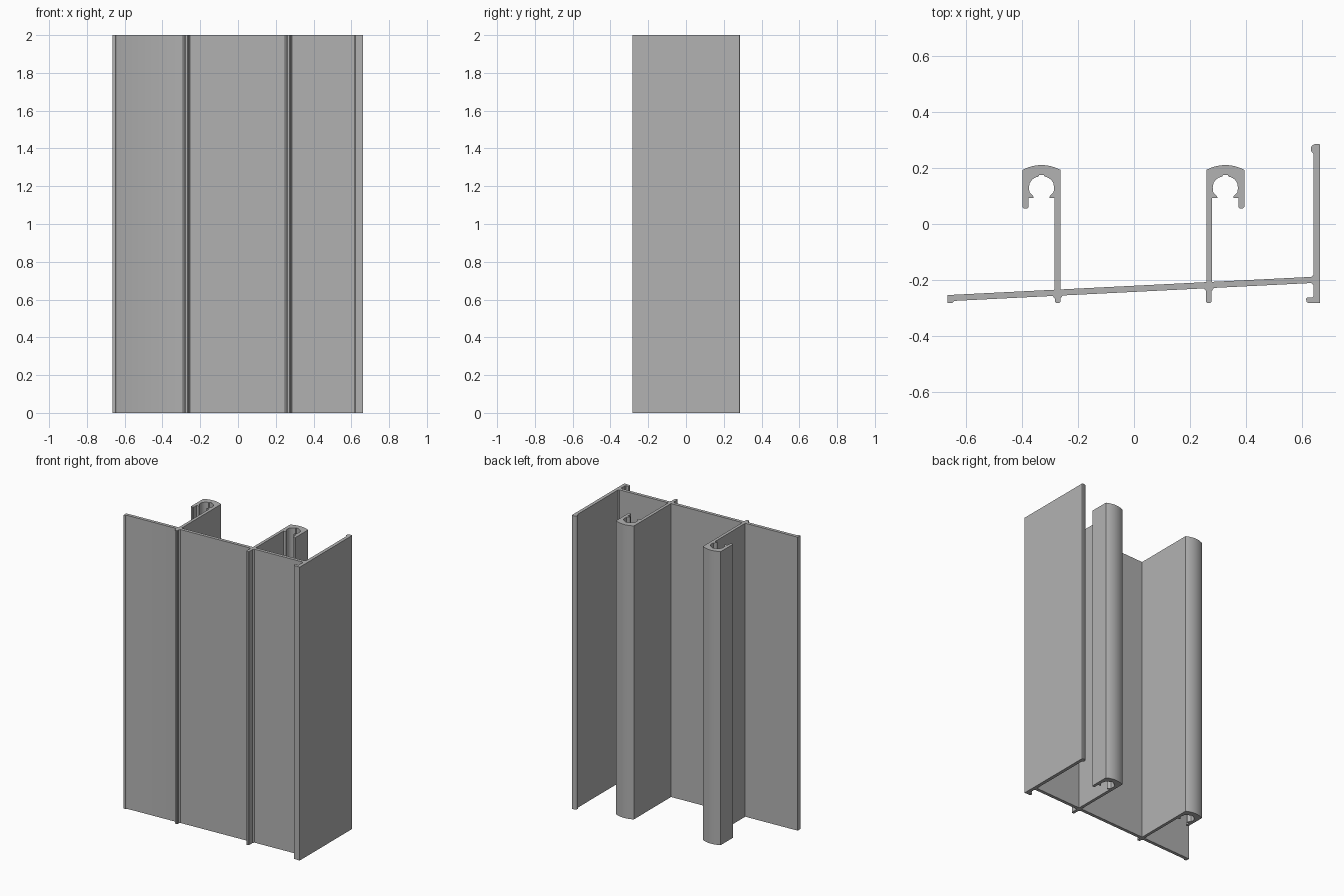
import bpy
import bmesh
import math

HEIGHT = 2.0
SLOPE = 0.05        # lean of the main web
WEB = 0.022         # web thickness
FOOT = -0.282       # lowest edge of every leg
HALF = 0.0675       # half width of a screw channel

if "Cube" in bpy.data.objects:
    bpy.data.objects.remove(bpy.data.objects["Cube"], do_unlink=True)


def web_back(x):
    return -0.22 + SLOPE * x


def web_front(x):
    return web_back(x) - WEB


def arc(cx, cy, r, start, end, steps=8):
    angles = [math.radians(start + (end - start) * i / steps) for i in range(steps + 1)]
    return [(cx + r * math.cos(a), cy + r * math.sin(a)) for a in angles]


def leg(cx):
    """Short rounded leg under the web, with flared root."""
    w, root = 0.01, 0.018
    return [(cx - root, web_front(cx - root)), (cx - w, web_front(cx) - 0.01),
            (cx - w, FOOT + 0.005), (cx - w + 0.005, FOOT),
            (cx + w - 0.005, FOOT), (cx + w, FOOT + 0.005),
            (cx + w, web_front(cx) - 0.01), (cx + root, web_front(cx + root))]


def channel(cx, side):
    """Column and hooked screw channel, from inner root to outer root."""
    # half of the screw cavity, lip to crown
    cavity = [(0.047, 0.092), (0.028, 0.092), (0.03, 0.1), (0.043, 0.113),
              (0.045, 0.13), (0.042, 0.146), (0.034, 0.158), (0.022, 0.166),
              (0.011, 0.169), (0.008, 0.175)]
    pts = cavity + [(-u, y) for u, y in reversed(cavity)]
    # free hook tip
    pts += [(-0.047, 0.06), (-0.051, 0.056), (-HALF + 0.004, 0.056), (-HALF, 0.06)]
    # domed crown
    steps = 12
    for i in range(steps + 1):
        t = 2 * i / steps - 1
        pts.append((HALF * t, 0.21 - 0.017 * t * t))
    pts = [(cx + side * u, y) for u, y in pts]
    inner, outer = cx + side * 0.047, cx + side * HALF
    return [(inner, web_back(inner))] + pts + [(outer, web_back(outer))]


def profile():
    left, right, flange = -0.665, 0.663, 0.64
    # left lip and web front with its two legs
    pts = [(left, web_back(left)), (left, FOOT), (left + 0.016, FOOT),
           (left + 0.021, FOOT + 0.005), (left + 0.026, web_front(left + 0.026))]
    pts += leg(-0.272) + leg(0.267)
    # flange foot
    pts += [(0.632, web_front(0.632)), (flange, web_front(flange) - 0.008),
            (flange, -0.256), (0.635, -0.262), (0.617, -0.262),
            (0.613, -0.267), (0.615, -0.277), (0.621, FOOT), (right, FOOT)]
    # flange top with rounded bead
    top = 0.285
    pts += [(right, top - 0.003), (right - 0.003, top)]
    pts += arc(0.648, top - 0.018, 0.018, 90, 245)
    pts += [(flange, web_back(flange) + 0.008), (0.632, web_back(0.632))]
    # two mirrored screw channels
    pts += channel(0.3255, -1)
    pts += reversed(channel(-0.3295, 1))
    return pts


# Extruded body
bm = bmesh.new()
base = bm.faces.new([bm.verts.new((x, y, 0)) for x, y in profile()])
result = bmesh.ops.extrude_face_region(bm, geom=[base], use_keep_orig=True)
top_verts = [g for g in result["geom"] if isinstance(g, bmesh.types.BMVert)]
bmesh.ops.translate(bm, verts=top_verts, vec=(0, 0, HEIGHT))
bmesh.ops.recalc_face_normals(bm, faces=bm.faces)
caps = [f for f in bm.faces if len(f.verts) > 4]
bmesh.ops.triangulate(bm, faces=caps, ngon_method='EAR_CLIP')
mesh = bpy.data.meshes.new("extruded_panel")
bm.to_mesh(mesh)
bm.free()
panel = bpy.data.objects.new("extruded_panel", mesh)
bpy.context.collection.objects.link(panel)

# Plain grey metal
grey = bpy.data.materials.new("grey_metal")
grey.use_nodes = True
colour = (0.45, 0.45, 0.45, 1)
grey.diffuse_color = colour
grey.node_tree.nodes["Principled BSDF"].inputs["Base Color"].default_value = colour
mesh.materials.append(grey)

bpy.ops.object.select_all(action='DESELECT')
panel.select_set(True)
bpy.context.view_layer.objects.active = panel
bpy.ops.object.shade_smooth_by_angle(angle=math.radians(30))
